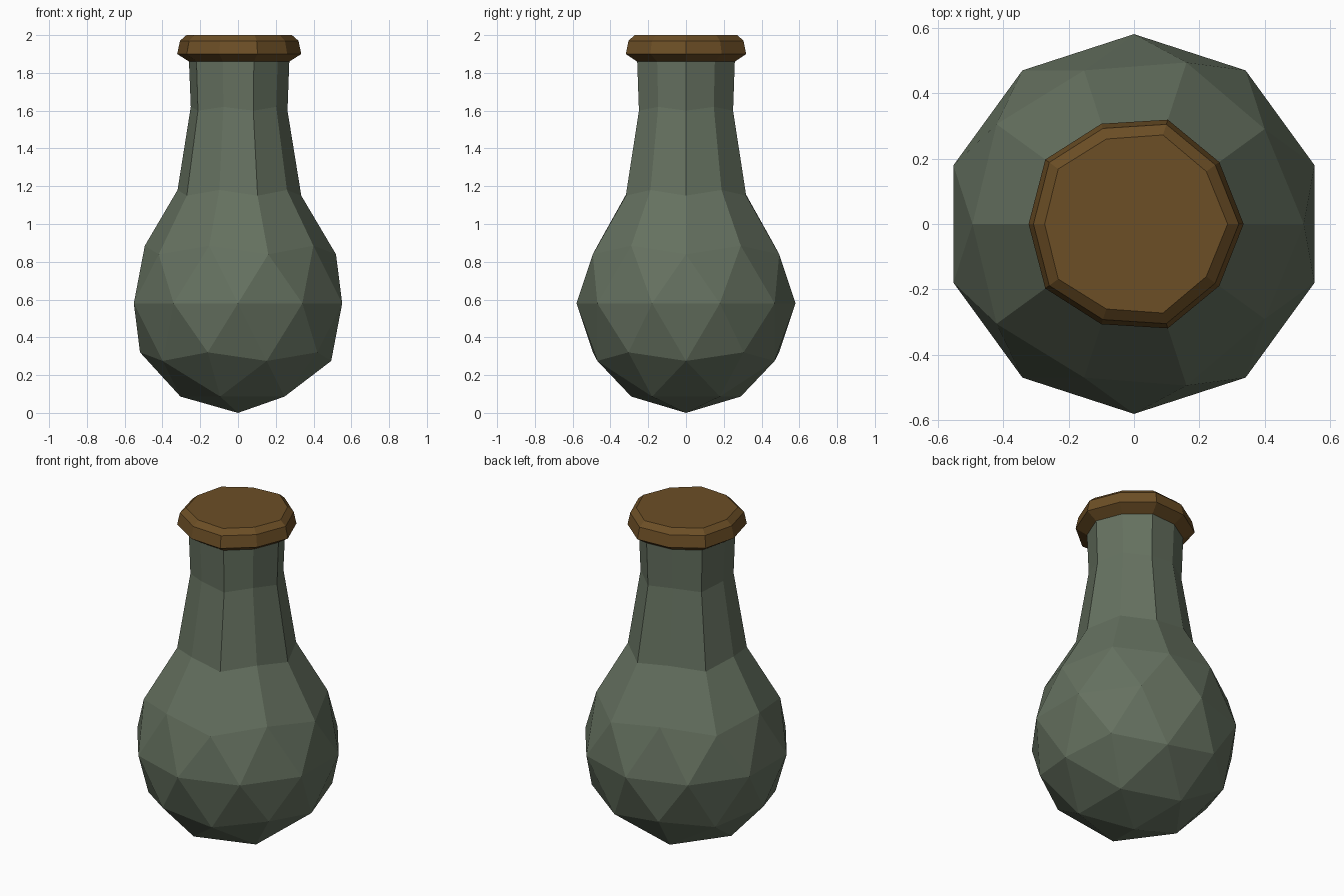
import bpy, bmesh, math

if "Cube" in bpy.data.objects:
    bpy.data.objects.remove(bpy.data.objects["Cube"])


def material(name, color):
    m = bpy.data.materials.new(name)
    m.diffuse_color = (*color, 1)
    m.use_nodes = True
    m.node_tree.nodes["Principled BSDF"].inputs["Base Color"].default_value = m.diffuse_color
    return m


def is_long(angle):
    # corners at 0, 72, 144... degrees sit slightly further out
    return round(math.degrees(angle) / 36) % 2 == 0


def finish(bm, name, mat):
    bmesh.ops.recalc_face_normals(bm, faces=bm.faces[:])
    me = bpy.data.meshes.new(name)
    bm.to_mesh(me)
    bm.free()
    me.materials.append(mat)
    ob = bpy.data.objects.new(name, me)
    bpy.context.collection.objects.link(ob)
    return ob


glass = material("grey green glass", (0.130, 0.165, 0.116))
cork = material("brown cork", (0.150, 0.077, 0.019))

# Bottle: faceted sphere with its top removed, open rim extruded into a neck
R = 0.58
bm = bmesh.new()
bmesh.ops.create_icosphere(bm, subdivisions=2, radius=R)
bmesh.ops.delete(bm, geom=[v for v in bm.verts if v.co.z > 0.7 * R], context='VERTS')
bmesh.ops.translate(bm, verts=bm.verts[:], vec=(0, 0, R))
rim = [e for e in bm.edges if e.is_boundary]

# neck rings: (long radius, long z, short radius, short z)
for lr, lz, sr, sz in [(0.335, 1.15, 0.32, 1.18),
                       (0.262, 1.60, 0.25, 1.62),
                       (0.272, 1.87, 0.26, 1.87)]:
    geom = bmesh.ops.extrude_edge_only(bm, edges=rim)["geom"]
    rim = [e for e in geom if isinstance(e, bmesh.types.BMEdge)]
    for v in [g for g in geom if isinstance(g, bmesh.types.BMVert)]:
        a = math.atan2(v.co.y, v.co.x)
        r, z = (lr, lz) if is_long(a) else (sr, sz)
        v.co = (r * math.cos(a), r * math.sin(a), z)
    rim = [e for e in rim if e.is_boundary]
bmesh.ops.holes_fill(bm, edges=rim, sides=0)
finish(bm, "bottle", glass)

# Stopper: ten-sided bevelled cap following the neck outline
bm = bmesh.new()
rings = []
for r, z in [(0.272, 1.86), (0.335, 1.90), (0.320, 1.97), (0.286, 2.00)]:
    ring = []
    for i in range(10):
        a = math.radians(36 * i)
        rr = r if is_long(a) else r - 0.013
        ring.append(bm.verts.new((rr * math.cos(a), rr * math.sin(a), z)))
    rings.append(ring)
for lo, hi in zip(rings, rings[1:]):
    for i in range(10):
        j = (i + 1) % 10
        bm.faces.new((lo[i], lo[j], hi[j], hi[i]))
bm.faces.new(rings[0][::-1])
bm.faces.new(rings[-1])
finish(bm, "stopper", cork)
